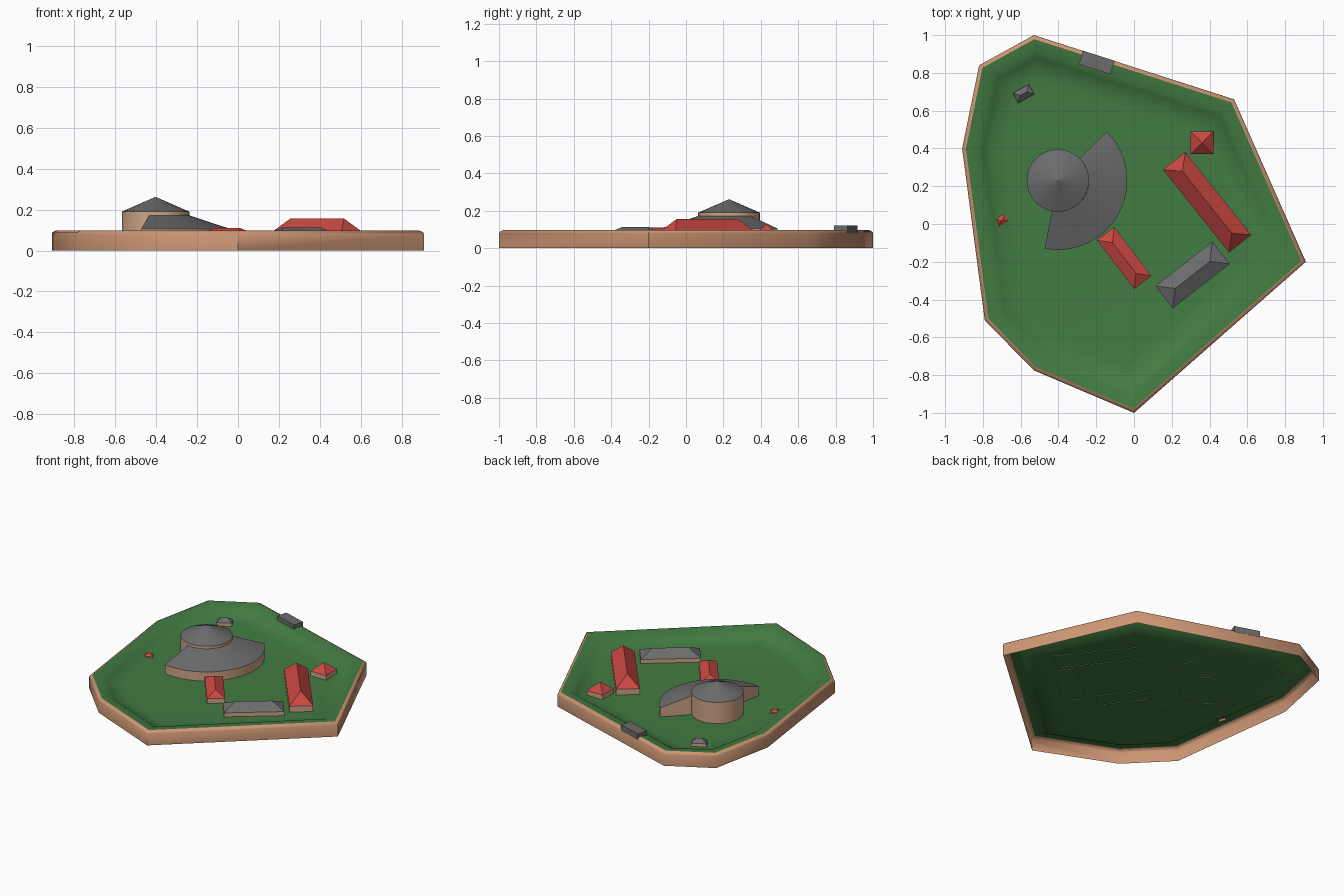
import bpy, bmesh, math
from mathutils import Vector, Matrix

if "Cube" in bpy.data.objects:
    bpy.data.objects.remove(bpy.data.objects["Cube"])


def material(name, rgb):
    m = bpy.data.materials.new(name)
    m.diffuse_color = (*rgb, 1)
    m.use_nodes = True
    m.node_tree.nodes["Principled BSDF"].inputs["Base Color"].default_value = m.diffuse_color
    return m


CLAY = material("clay_wall", (0.60, 0.30, 0.17))
TAN = material("tan_wall", (0.62, 0.38, 0.24))
GREEN = material("grass", (0.055, 0.20, 0.055))
RED = material("red_roof", (0.60, 0.065, 0.055))
GREY = material("slate_roof", (0.15, 0.15, 0.155))
GROUND = 0.042


def make(name, verts, faces, mat, matrix=None, smooth_angle=None, recalc=True):
    me = bpy.data.meshes.new(name)
    me.from_pydata([tuple(v) for v in verts], [], faces)
    bm = bmesh.new()
    bm.from_mesh(me)
    bmesh.ops.remove_doubles(bm, verts=bm.verts, dist=1e-5)
    if recalc:
        bmesh.ops.recalc_face_normals(bm, faces=bm.faces)
    bm.to_mesh(me)
    bm.free()
    me.materials.append(mat)
    ob = bpy.data.objects.new(name, me)
    bpy.context.collection.objects.link(ob)
    if matrix:
        ob.matrix_world = matrix
    if smooth_angle:
        bpy.ops.object.select_all(action='DESELECT')
        ob.select_set(True)
        bpy.context.view_layer.objects.active = ob
        bpy.ops.object.shade_smooth_by_angle(angle=math.radians(smooth_angle))
    return ob


# Counter-clockwise plan of the enclosure
PLAN = [Vector(p) for p in [(0.53, 0.66), (-0.53, 1.0), (-0.82, 0.84), (-0.91, 0.40),
                            (-0.79, -0.51), (-0.53, -0.775), (0.0, -1.0), (0.91, -0.20)]]


def inset(d):
    out = []
    for i, p in enumerate(PLAN):
        a = (p - PLAN[i - 1]).normalized()
        b = (PLAN[(i + 1) % len(PLAN)] - p).normalized()
        na, nb = Vector((-a.y, a.x)), Vector((-b.y, b.x))
        out.append(p + (na + nb) * d / (1 + na.dot(nb)))
    return out


def loft(name, profile, mat, cap=False):
    n = len(PLAN)
    verts = [(p.x, p.y, z) for d, z in profile for p in inset(d)]
    faces = [(r * n + i, r * n + (i + 1) % n, (r + 1) * n + (i + 1) % n, (r + 1) * n + i)
             for r in range(len(profile) - 1) for i in range(n)]
    if cap:
        faces.append(tuple((len(profile) - 1) * n + i for i in range(n)))
    return make(name, verts, faces, mat, smooth_angle=60, recalc=False)


# Outer wall with chamfered rim, and the sunken lawn inside its bank
loft("outer_wall", [(0, 0), (0, 0.08), (0.005, 0.09), (0.02, 0.097)], CLAY)
loft("lawn", [(0.02, 0.097), (0.08, 0.09), (0.11, 0.07), (0.15, 0.047), (0.22, GROUND)], GREEN, cap=True)


# Hip-roofed houses: tan walls below, roof flush with the walls
def house(name, x, y, length, width, angle, eave, ridge, hip, mat):
    l, w = length / 2, width / 2
    mx = Matrix.Translation((x, y, 0)) @ Matrix.Rotation(math.radians(angle), 4, 'Z')
    corners = [(-l, -w), (l, -w), (l, w), (-l, w)]
    walls = [(a, b, z) for z in (GROUND - 0.002, eave) for a, b in corners]
    make(name + "_walls", walls, [(i, (i + 1) % 4, (i + 1) % 4 + 4, i + 4) for i in range(4)], TAN, mx)
    r = l - hip
    roof = [(a, b, eave) for a, b in corners] + [(-r, 0, ridge), (r, 0, ridge)]
    faces = [(0, 1, 5, 4), (2, 3, 4, 5), (1, 2, 5), (3, 0, 4)]
    if r < 1e-4:
        roof, faces = roof[:5], [(i, (i + 1) % 4, 4) for i in range(4)]
    make(name + "_roof", roof, faces, mat, mx, recalc=False)


house("long_house", 0.387, 0.115, 0.56, 0.15, -51.5, 0.082, 0.156, 0.07, RED)
house("small_house", -0.052, -0.18, 0.325, 0.115, -52.5, 0.075, 0.11, 0.06, RED)
house("grey_house", 0.31, -0.27, 0.382, 0.15, 38, 0.07, 0.113, 0.075, GREY)
house("pavilion", 0.36, 0.43, 0.12, 0.12, 0, 0.075, 0.13, 0.06, RED)
house("grey_shed", -0.585, 0.69, 0.097, 0.06, 29, 0.065, 0.09, 0.03, GREY)
house("red_shed", -0.70, 0.02, 0.055, 0.045, 29, 0.052, 0.068, 0.02, RED)

# Round hall with cone roof, and the curved wing wrapping around it
HALL = Matrix.Translation((-0.403, 0.23, 0))


def sweep(name, profile, mat, start=0, end=360, steps=36):
    n = len(profile)
    verts = []
    for s in range(steps + 1):
        t = math.radians(start + (end - start) * s / steps)
        verts += [(r * math.cos(t), r * math.sin(t), z) for r, z in profile]
    faces = [(s * n + i, (s + 1) * n + i, (s + 1) * n + i + 1, s * n + i + 1)
             for s in range(steps) for i in range(n - 1)]
    return make(name, verts, faces, mat, HALL, 30, recalc=False)


sweep("hall_wall", [(0.165, GROUND - 0.002), (0.165, 0.19)], TAN)
sweep("hall_roof", [(0.165, 0.19), (0.0001, 0.262)], GREY)
arc = (-101, 45, 24)
sweep("wing_wall", [(0.367, GROUND - 0.002), (0.367, 0.105)], TAN, *arc)
sweep("wing_roof", [(0.367, 0.105), (0.165, 0.172)], GREY, *arc)
for side, deg in (("south", -101), ("north", 45)):
    end = [(0.165, 0, 0.04), (0.367, 0, 0.04), (0.367, 0, 0.105), (0.165, 0, 0.172)]
    face = (0, 1, 2, 3) if side == "south" else (3, 2, 1, 0)
    make("wing_end_" + side, end, [face], TAN,
         HALL @ Matrix.Rotation(math.radians(deg), 4, 'Z'), recalc=False)

# Gate block sitting on the back rim
bpy.ops.mesh.primitive_cube_add(size=1, location=(-0.197, 0.855, 0.1), rotation=(0, 0, math.radians(-17.8)))
gate = bpy.context.object
gate.name = "gate_block"
gate.scale = (0.175, 0.075, 0.042)
gate.data.materials.append(GREY)
